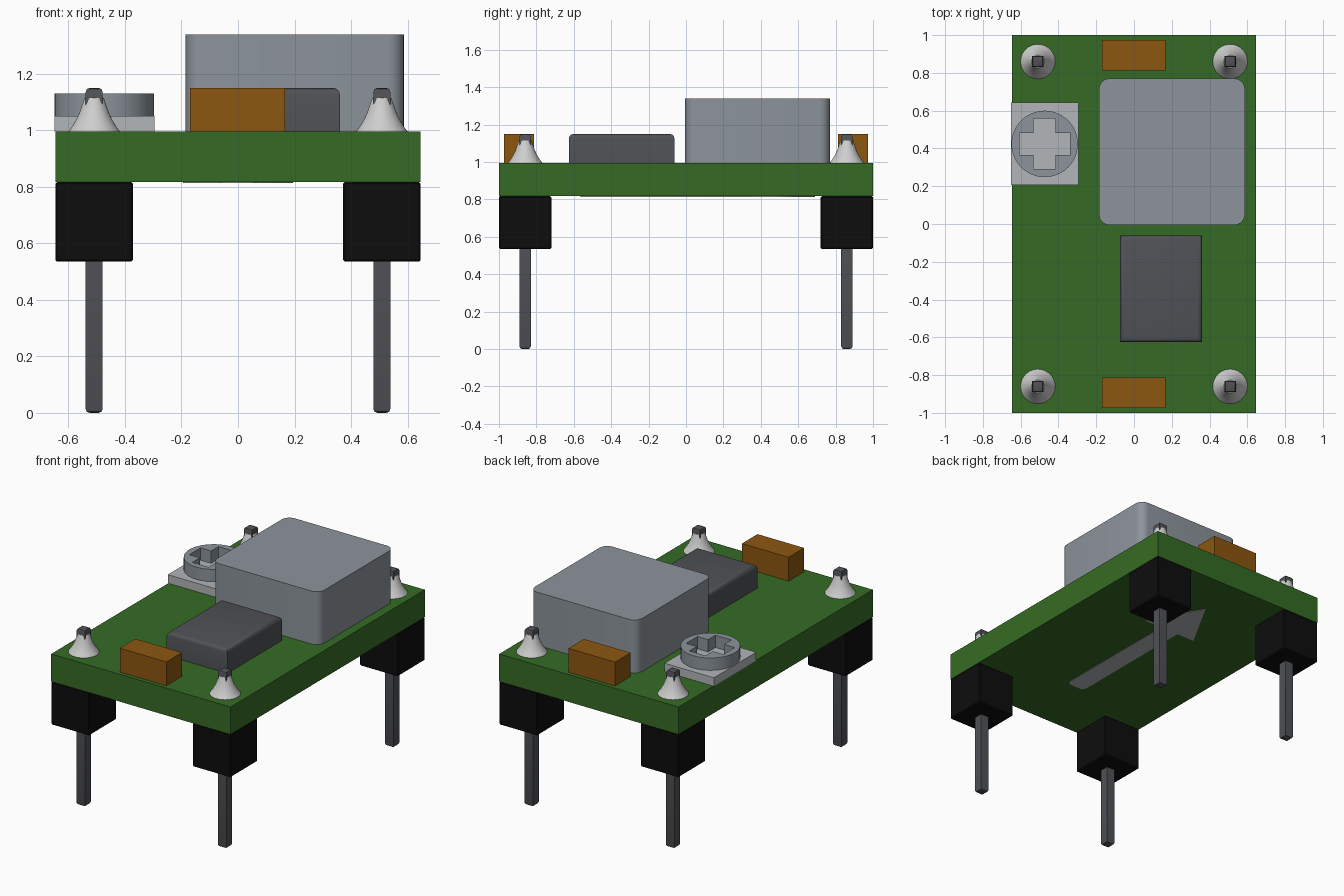
import bpy, bmesh, math

cube = bpy.data.objects.get("Cube")
if cube:
    bpy.data.objects.remove(cube, do_unlink=True)


def material(name, r, g, b):
    m = bpy.data.materials.new(name)
    m.use_nodes = True
    m.diffuse_color = (r, g, b, 1)
    m.node_tree.nodes["Principled BSDF"].inputs["Base Color"].default_value = (r, g, b, 1)
    return m


GREEN = material("board green", 0.036, 0.148, 0.018)
BLACK = material("header black", 0.004, 0.004, 0.004)
DARK = material("dark grey", 0.080, 0.084, 0.092)
STEEL = material("steel grey", 0.262, 0.296, 0.328)
SILVER = material("light silver", 0.445, 0.465, 0.480)
SOLDER = material("solder", 0.62, 0.62, 0.62)
ORANGE = material("capacitor orange", 0.262, 0.095, 0.005)


def add(name, mesh, mat, smooth=False):
    ob = bpy.data.objects.new(name, mesh)
    bpy.context.scene.collection.objects.link(ob)
    mesh.materials.clear()
    mesh.materials.append(mat)
    if smooth:
        bpy.ops.object.select_all(action='DESELECT')
        ob.select_set(True)
        bpy.context.view_layer.objects.active = ob
        bpy.ops.object.shade_smooth_by_angle(angle=math.radians(40))
    return ob


def box(name, x, y, z, mat, bevel=0, segments=1, edges="all"):
    """Box from (min, max) ranges; bevels all, upright, top or end edges."""
    bm = bmesh.new()
    bmesh.ops.create_cube(bm, size=1)
    for v in bm.verts:
        for i, (lo, hi) in enumerate((x, y, z)):
            v.co[i] = lo if v.co[i] < 0 else hi

    def level(e):
        return abs(e.verts[0].co.z - e.verts[1].co.z) < 1e-6

    tests = {
        "all": lambda e: True,
        "upright": lambda e: not level(e),
        "top": lambda e: level(e) and e.verts[0].co.z > z[1] - 1e-6,
        "ends": level,
    }
    if bevel:
        bmesh.ops.bevel(bm, geom=[e for e in bm.edges if tests[edges](e)], offset=bevel,
                        segments=segments, profile=0.5, affect='EDGES')
    mesh = bpy.data.meshes.new(name)
    bm.to_mesh(mesh)
    bm.free()
    return add(name, mesh, mat, segments > 1)


def lathe(name, cx, cy, profile, mat, steps=40):
    """Spin a (radius, z) profile around an upright axis."""
    bm = bmesh.new()
    verts = [bm.verts.new((r, 0, z)) for r, z in profile]
    edges = [bm.edges.new(p) for p in zip(verts, verts[1:])]
    bmesh.ops.spin(bm, geom=verts + edges, cent=(0, 0, 0), axis=(0, 0, 1),
                   angle=math.tau, steps=steps)
    bmesh.ops.remove_doubles(bm, verts=bm.verts, dist=1e-5)
    bmesh.ops.recalc_face_normals(bm, faces=bm.faces)
    bmesh.ops.translate(bm, verts=bm.verts, vec=(cx, cy, 0))
    mesh = bpy.data.meshes.new(name)
    bm.to_mesh(mesh)
    bm.free()
    return add(name, mesh, mat, True)


def plate(name, outlines, z, mat, smooth=False):
    """Extrude closed 2D outlines between two heights; inner outlines become holes."""
    curve = bpy.data.curves.new(name + " outline", 'CURVE')
    curve.dimensions = '2D'
    curve.fill_mode = 'BOTH'
    curve.extrude = (z[1] - z[0]) / 2
    for pts in outlines:
        s = curve.splines.new('POLY')
        s.points.add(len(pts) - 1)
        for p, (px, py) in zip(s.points, pts):
            p.co = (px, py, 0, 1)
        s.use_cyclic_u = True
    temp = bpy.data.objects.new(name + " outline", curve)
    bpy.context.scene.collection.objects.link(temp)
    deps = bpy.context.evaluated_depsgraph_get()
    mesh = bpy.data.meshes.new_from_object(temp.evaluated_get(deps))
    bpy.data.objects.remove(temp, do_unlink=True)
    bm = bmesh.new()
    bm.from_mesh(mesh)
    bmesh.ops.remove_doubles(bm, verts=bm.verts, dist=1e-5)
    bmesh.ops.recalc_face_normals(bm, faces=bm.faces)
    bmesh.ops.translate(bm, verts=bm.verts, vec=(0, 0, (z[0] + z[1]) / 2))
    bm.to_mesh(mesh)
    bm.free()
    return add(name, mesh, mat, smooth)


TOP, BOTTOM = 0.995, 0.817

# Circuit board
box("circuit_board", (-0.646, 0.646), (-1, 1), (BOTTOM, TOP), GREEN)

# Corner headers, pins and solder cones
cone = [(0.093, TOP - 0.002), (0.079, 1.012), (0.065, 1.035),
        (0.053, 1.060), (0.043, 1.088), (0.034, 1.115), (0.0, 1.118)]
for sx, side in ((-1, "right"), (1, "left")):
    for sy, end in ((-1, "front"), (1, "back")):
        tag = f"{end}_{side}"
        cx, cy = 0.509 * sx, 0.86 * sy
        box("header_" + tag, (cx - 0.137, cx + 0.137), (cy - 0.14, cy + 0.14),
            (0.535, BOTTOM), BLACK, 0.006)
        box("pin_" + tag, (cx - 0.03, cx + 0.03), (cy - 0.03, cy + 0.03),
            (0, 1.15), DARK, 0.014, 2, "ends")
        lathe("solder_" + tag, cx, cy, cone, SOLDER)

# Inductor and chip
box("inductor", (-0.185, 0.587), (-0.005, 0.77), (TOP, 1.34), STEEL, 0.055, 6, "upright")
box("chip", (-0.075, 0.361), (-0.626, -0.062), (TOP, 1.15), DARK, 0.024, 3, "top")

# End capacitors
for end, y in (("front", (-0.973, -0.813)), ("back", (0.813, 0.973))):
    box("capacitor_" + end, (-0.17, 0.166), y, (TOP, 1.15), ORANGE)

# Trimmer with a cross-shaped slot
tx, ty = -0.473, 0.424
box("trimmer_base", (-0.65, -0.295), (0.206, 0.642), (TOP, 1.05), SILVER)
circle = [(tx + 0.176 * math.cos(math.tau * i / 48), ty + 0.176 * math.sin(math.tau * i / 48))
          for i in range(48)]
a, w = 0.134, 0.058
arm = [(a, -w), (a, w), (w, w)]
cross = []
for q in range(4):
    c, s = round(math.cos(q * math.pi / 2)), round(math.sin(q * math.pi / 2))
    cross += [(tx + x * c - y * s, ty + x * s + y * c) for x, y in arm]
plate("trimmer_dial", [circle, cross], (1.05, 1.13), STEEL, True)

# Direction arrow on the underside
half = [(0.045, -0.565), (0.066, -0.545), (0.066, 0.34), (0.195, 0.34)]
arrow = half + [(0, 0.69)] + [(-x, y) for x, y in reversed(half)]
plate("direction_arrow", [arrow], (BOTTOM - 0.004, BOTTOM + 0.002), SILVER)
